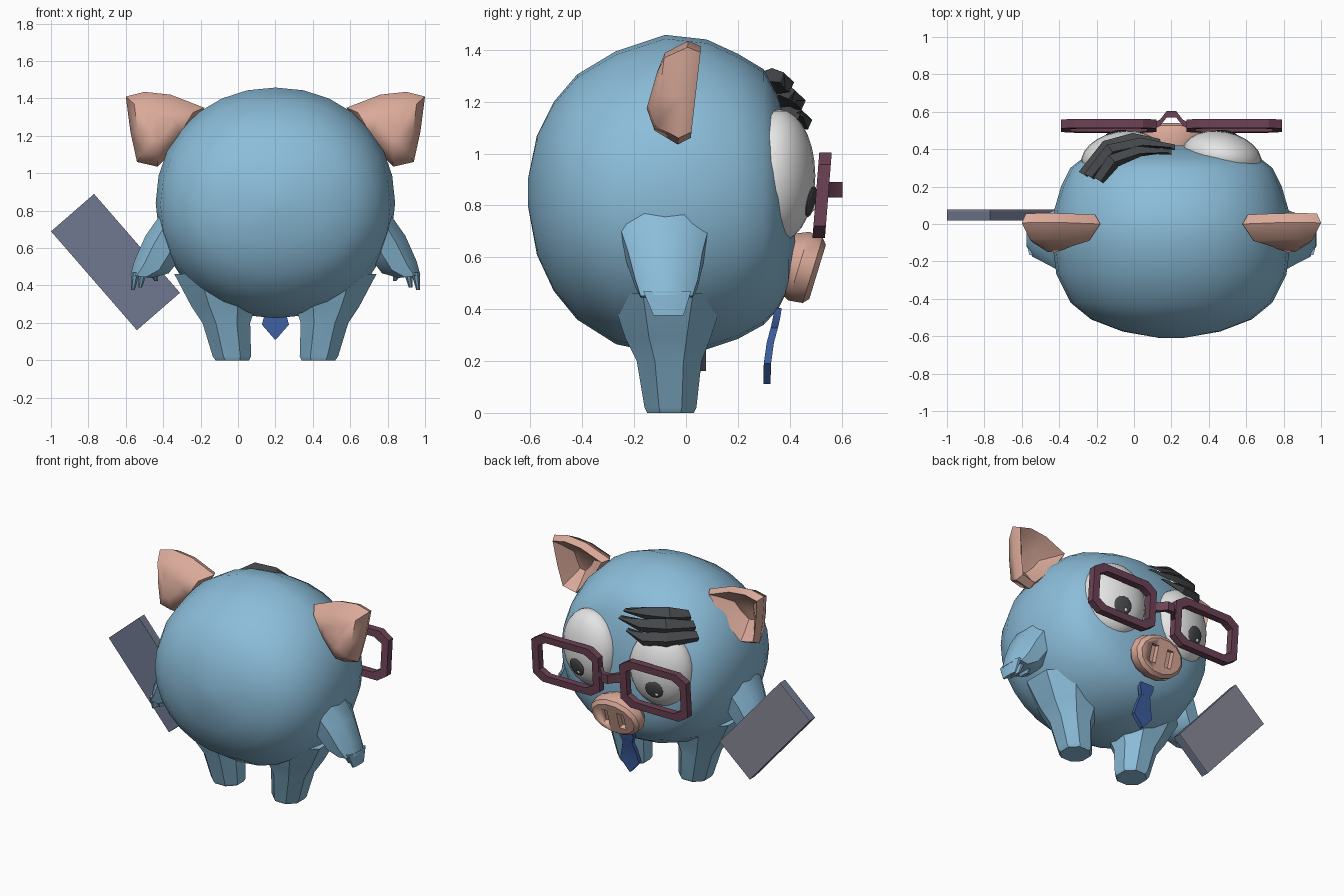
import bpy, bmesh, math
from mathutils import Matrix, Vector

if "Cube" in bpy.data.objects:
    bpy.data.objects.remove(bpy.data.objects["Cube"])

CX = 0.2  # body centre line


def mat(name, rgb):
    m = bpy.data.materials.new(name)
    m.diffuse_color = (*rgb, 1)
    m.use_nodes = True
    m.node_tree.nodes["Principled BSDF"].inputs["Base Color"].default_value = m.diffuse_color
    return m


BLUE = mat("skin blue", (0.26, 0.51, 0.70))
PINK = mat("salmon pink", (0.70, 0.40, 0.32))
MAROON = mat("maroon", (0.15, 0.055, 0.09))
CHARCOAL = mat("charcoal", (0.06, 0.065, 0.07))
WHITE = mat("eye white", (0.78, 0.78, 0.78))
NAVY = mat("tie blue", (0.045, 0.11, 0.34))
SLATE = mat("slate", (0.16, 0.19, 0.28))
GREY = mat("cover grey", (0.25, 0.25, 0.31))


def finish(name, bm, material, angle=40):
    bmesh.ops.recalc_face_normals(bm, faces=bm.faces)
    me = bpy.data.meshes.new(name)
    bm.to_mesh(me)
    bm.free()
    ob = bpy.data.objects.new(name, me)
    bpy.context.collection.objects.link(ob)
    me.materials.append(material)
    bpy.ops.object.select_all(action='DESELECT')
    ob.select_set(True)
    bpy.context.view_layer.objects.active = ob
    bpy.ops.object.shade_smooth_by_angle(angle=math.radians(angle))
    return ob


def loft(name, rings, material, angle=40, closed=False):
    """Skin a list of equal-length point rings; cap the ends unless closed."""
    bm = bmesh.new()
    vs = [[bm.verts.new(p) for p in r] for r in rings]
    n = len(vs[0])
    for a, b in zip(vs, vs[1:] + ([vs[0]] if closed else [])):
        for i in range(n):
            j = (i + 1) % n
            bm.faces.new((a[i], a[j], b[j], b[i]))
    if not closed:
        bm.faces.new(vs[0])
        bm.faces.new(vs[-1])
    return finish(name, bm, material, angle)


def ball(name, matrix, material, seg=24, rings=14):
    bm = bmesh.new()
    bmesh.ops.create_uvsphere(bm, u_segments=seg, v_segments=rings, radius=1, matrix=matrix)
    return finish(name, bm, material, 60)


def box(name, matrix, material):
    bm = bmesh.new()
    bmesh.ops.create_cube(bm, size=1, matrix=matrix)
    return finish(name, bm, material, 20)


def chamfered(x0, x1, y0, y1, c=0.28):
    """Eight-sided outline of a rectangle with cut corners."""
    dx, dy = (x1 - x0) * c, (y1 - y0) * c
    return [(x0 + dx, y0), (x1 - dx, y0), (x1, y0 + dy), (x1, y1 - dy),
            (x1 - dx, y1), (x0 + dx, y1), (x0, y1 - dy), (x0, y0 + dy)]


# Body: rings along y as (y, half width, bottom z, top z)
spine = [(-0.61, 0.06, 0.80, 0.90), (-0.575, 0.26, 0.61, 1.07), (-0.51, 0.43, 0.47, 1.20),
         (-0.42, 0.54, 0.36, 1.305), (-0.27, 0.615, 0.265, 1.395), (-0.08, 0.64, 0.225, 1.458),
         (0.08, 0.625, 0.245, 1.44), (0.2, 0.59, 0.285, 1.385), (0.3, 0.54, 0.34, 1.325),
         (0.355, 0.47, 0.40, 1.22), (0.395, 0.34, 0.48, 1.08), (0.42, 0.17, 0.62, 0.92)]
rings = []
for y, w, z0, z1 in spine:
    ring = []
    for i in range(28):
        a = math.tau * i / 28
        c, s = math.cos(a), math.sin(a)
        ring.append((CX + w * math.copysign(abs(c) ** 0.96, c), y,
                     (z0 + z1) / 2 + (z1 - z0) / 2 * math.copysign(abs(s) ** 0.96, s)))
    rings.append(ring)
loft("body", rings, BLUE, 60)

# Leg sections: z, inner, outer, back, front
leg = [(0, .14, .32, -.15, .03), (.02, .13, .335, -.16, .04), (.2, .135, .39, -.19, .06),
       (.29, .105, .45, -.235, .095), (.46, .06, .54, -.29, .15)]
# Arm sections: inner (x, z), outer (x, z), back y, front y
arm = [(.48, .66, .60, .80, -.27, .10), (.52, .53, .695, .665, -.225, .065),
       (.57, .465, .755, .53, -.195, .045), (.66, .44, .775, .455, -.175, .025)]
# Ear outline in x, z
ear = [(.80, 1.41), (.70, 1.435), (.56, 1.42), (.38, 1.35),
       (.48, 1.19), (.63, 1.035), (.74, 1.06), (.775, 1.22)]
EC = Vector((.62, 1.25))

for s, side in ((1, "right"), (-1, "left")):
    loft(side + "_leg", [[(CX + s * x, y, z) for x, y in chamfered(i, o, b, f)]
                         for z, i, o, b, f in leg], BLUE, 35)
    loft(side + "_arm", [[(CX + s * (xi + (xo - xi) * u), y, zi + (zo - zi) * u)
                          for u, y in chamfered(0, 1, b, f)]
                         for xi, zi, xo, zo, b, f in arm], BLUE, 45)
    # Three pointed fingers
    for k, (x, tx, tz) in enumerate(((.755, .765, .375), (.715, .725, .39), (.66, .64, .425))):
        b, f = -.165 + .012 * k, .02 - .012 * k
        loft(f"{side}_finger_{k + 1}",
             [[(CX + s * px, py, .47) for px, py in chamfered(x - .03, x + .018, b, f)],
              [(CX + s * px, py, tz) for px, py in chamfered(tx - .012, tx + .008, b + .04, f - .03)]],
             BLUE, 30)
    # Ear: domed back, rim and hollow front, as (scale, y)
    prof = [(.35, -.13), (.75, -.1), (1, -.01), (.88, .04), (.7, .0), (.35, -.06)]
    loft(side + "_ear", [[(CX + s * (EC.x + (x - EC.x) * k), y + (z - EC.y) * .1,
                           EC.y + (z - EC.y) * k) for x, z in ear] for k, y in prof], PINK, 45)

    # Eye with pupil and glint laid on its surface
    r = Vector((.215, .135, .255))
    pose = Matrix.Translation((CX + s * .27, .36, .915)) @ Matrix.Rotation(-s * .2, 4, 'Z')
    ball(side + "_eye", pose @ Matrix.Diagonal((*r, 1)), WHITE)
    for part, x, z, size, depth, m in (("pupil", 0, -.1, .062, .013, CHARCOAL),
                                       ("glint", -.018, -.125, .016, .018, WHITE)):
        y = r.y * math.sqrt(1 - (x / r.x) ** 2 - (z / r.z) ** 2)
        n = Vector((x / r.x ** 2, y / r.y ** 2, z / r.z ** 2))
        ball(f"{side}_{part}", pose @ Matrix.Translation((x, y, z)) @
             n.to_track_quat('Z', 'Y').to_matrix().to_4x4() @
             Matrix.Diagonal((size, size, depth, 1)), m, 16, 8)

    # Spectacle frame: square section swept round a cut-corner rectangle
    outer, inner = chamfered(-.255, .255, -.165, .165, .14), chamfered(-.205, .205, -.118, .118, .14)
    frame = []
    for (xo, zo), (xi, zi) in zip(outer, inner):
        frame.append([(CX + s * .335 + x, .525 + z * .08 + d, .84 + z)
                      for x, z, d in ((xo, zo, -.024), (xo, zo, .024), (xi, zi, .024), (xi, zi, -.024))])
    loft(side + "_spectacle_frame", frame, MAROON, 30, closed=True)

# Spectacle bridge
loft("spectacle_bridge", [[(CX + x, y + d, .86 + h) for d, h in
                           ((-.02, -.03), (.014, -.03), (.014, .03), (-.02, .03))]
                          for x, y in ((-.1, .525), (-.06, .545), (-.025, .59), (.025, .59),
                                       (.06, .545), (.1, .525))], MAROON, 30)

# Snout: tilted oval disc with two nostril slots
tilt = Matrix.Translation((CX, .455, .56)) @ Matrix.Rotation(math.radians(-17), 4, 'X')
snout = loft("snout", [[tilt @ Vector((rx * math.cos(a), t, rz * math.sin(a)))
                        for a in (math.tau * i / 14 for i in range(14))]
                       for t, rx, rz in ((-.09, .14, .11), (-.02, .19, .142), (.035, .185, .135),
                                         (.055, .16, .112))], PINK, 35)
for s in (1, -1):
    cut = box("nostril_cutter", tilt @ Matrix.Translation((s * .062, .055, 0)) @
              Matrix.Diagonal((.05, .07, .115, 1)), PINK)
    cut.hide_render = True
    cut.hide_viewport = True
    mod = snout.modifiers.new("nostril", 'BOOLEAN')
    mod.operation, mod.object, mod.solver = 'DIFFERENCE', cut, 'EXACT'

# Fringe: three swept locks, thin tip to broad end
locks = [[(.20, .395, 1.25), (.02, .40, 1.275), (-.12, .35, 1.28), (-.20, .24, 1.26)],
         [(.22, .42, 1.205), (.04, .445, 1.205), (-.13, .405, 1.225), (-.25, .26, 1.21)],
         [(.14, .45, 1.15), (0, .47, 1.13), (-.15, .425, 1.15), (-.28, .27, 1.15)]]
for k, path in enumerate(locks):
    rings = []
    for (x, y, z), w, t in zip(path, (.008, .038, .05, .03), (.008, .03, .04, .03)):
        out = Vector((x - CX, y, 0)).normalized()
        p = Vector((x, y, z))
        rings.append([p + Vector((0, 0, w)) - out * .025, p + out * t * .6,
                      p - Vector((0, 0, w)), p - out * t * 1.4])
    loft(f"fringe_lock_{k + 1}", rings, CHARCOAL, 30)

# Tie: knot and blade as (z, y, half width)
for name, prof in (("tie_knot", ((.405, .355, .05), (.37, .35, .052), (.325, .34, .034))),
                   ("tie_blade", ((.345, .345, .03), (.27, .325, .052), (.19, .314, .072),
                                  (.112, .312, .004)))):
    loft(name, [[(CX - w, y - .014, z), (CX + w, y - .014, z), (CX + w, y + .014, z),
                 (CX - w, y + .014, z)] for z, y, w in prof], NAVY, 30)

# Held book: slab and thin front cover
turn = Matrix.Translation((-.655, 0, .525)) @ Matrix.Rotation(math.radians(-41), 4, 'Y')
box("book", turn @ Matrix.Translation((0, .044, 0)) @ Matrix.Diagonal((.305, .048, .70, 1)), SLATE)
box("book_cover", turn @ Matrix.Translation((0, .0725, 0)) @ Matrix.Diagonal((.305, .009, .70, 1)), GREY)
